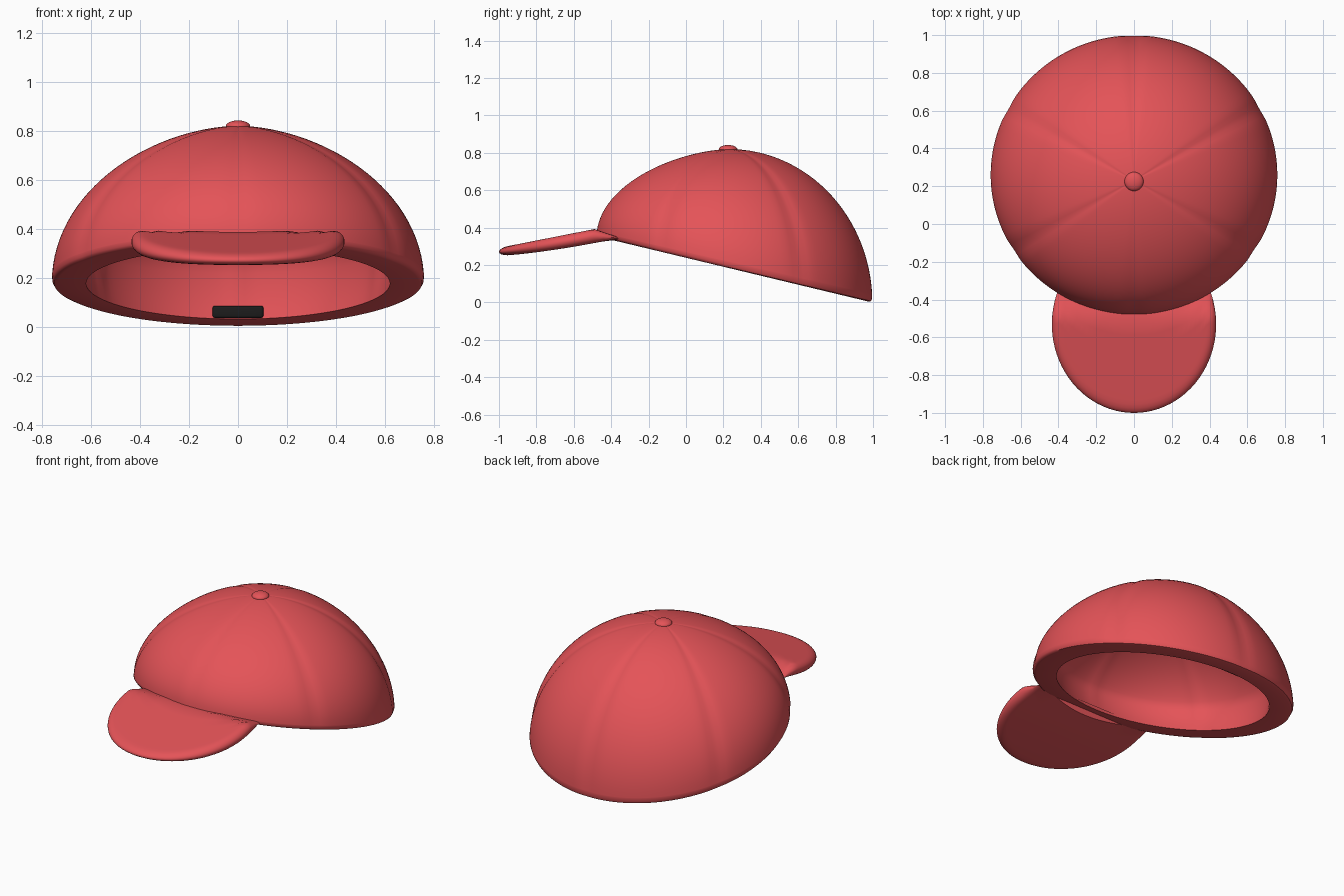
import bpy, bmesh
from math import sin, cos, pi, radians, sqrt, exp, atan2

cube = bpy.data.objects.get("Cube")
if cube:
    bpy.data.objects.remove(cube, do_unlink=True)


def material(name, color):
    m = bpy.data.materials.new(name)
    m.use_nodes = True
    m.diffuse_color = color
    bsdf = m.node_tree.nodes["Principled BSDF"]
    bsdf.inputs["Base Color"].default_value = color
    bsdf.inputs["Roughness"].default_value = 0.8
    return m


red = material("red_cloth", (0.78, 0.087, 0.097, 1))
black = material("black_strap", (0.012, 0.012, 0.012, 1))


def finish(name, bm, mat, angle=40):
    bmesh.ops.recalc_face_normals(bm, faces=bm.faces)
    me = bpy.data.meshes.new(name)
    bm.to_mesh(me)
    bm.free()
    ob = bpy.data.objects.new(name, me)
    bpy.context.collection.objects.link(ob)
    me.materials.append(mat)
    bpy.ops.object.select_all(action='DESELECT')
    ob.select_set(True)
    bpy.context.view_layer.objects.active = ob
    bpy.ops.object.shade_smooth_by_angle(angle=radians(angle))
    return ob


# Crown: tilted oval rim rising to an offset apex, in six panels
SEGS = 144
APEX_Y = 0.23


def rim_height(y):
    return 0.335 - 0.24 * (y + 0.4)


def crown_point(a, k, t, top):
    """k scales the rim, t is the angle from rim to apex."""
    rx, ry = 0.76 * k * cos(a), 0.26 + 0.74 * k * sin(a)
    # shallow groove along each seam, spaced evenly about the apex
    off = atan2(ry - APEX_Y, rx) % (pi / 3) - pi / 6
    depth = 0.01 if sin(a) < -0.8 else 0.02
    groove = depth * exp(-(off / 0.06) ** 2) * sin(t) ** 0.4 * cos(t) ** 0.8
    # the front and sides slope a little more than the back
    s = cos(t) ** (1.1 - 0.1 * sin(a)) * (1 - groove)
    z0 = rim_height(ry)
    return (rx * s, APEX_Y + (ry - APEX_Y) * s,
            z0 + (top - z0) * sin(t) * (1 - 0.6 * groove))


STEPS = 28
TOP, LINING_TOP = 0.82, 0.755
arc = [radians(88 * i / STEPS) for i in range(STEPS + 1)]
outer = [(1, max(t, radians(3)), TOP) for t in reversed(arc)]
lip = [(0.997, radians(1.4), TOP), (0.988, radians(0.4), TOP), (0.97, 0, TOP)]
# the lining widens above the thick rim band
inner = [(0.815 + 0.085 * min(1, 3 * sin(t)), t, LINING_TOP) for t in arc]

bm = bmesh.new()
rings = [[bm.verts.new(crown_point(2 * pi * j / SEGS, *p)) for j in range(SEGS)]
         for p in outer + lip + inner]
for r0, r1 in zip(rings, rings[1:]):
    for j in range(SEGS):
        n = (j + 1) % SEGS
        bm.faces.new((r0[j], r0[n], r1[n], r1[j]))
for ring, top in ((rings[0], TOP), (rings[-1], LINING_TOP)):
    tip = bm.verts.new((0, APEX_Y, top))
    for j in range(SEGS):
        bm.faces.new((ring[j], ring[(j + 1) % SEGS], tip))
finish("crown", bm, red)

# Visor: oval brim, its back edge buried in the crown wall
COLS, ROWS = 40, 14


def visor_point(a, v, side):
    x = 0.435 * sin(a)
    front = -0.53 - 0.47 * cos(a)
    back = min(-0.53 + 0.47 * cos(a), 0.26 - 0.70 * sqrt(1 - (x / 0.72) ** 2))
    y = front + (back - front) * v
    f = (y + 1) / 0.6
    top = 0.292 + 0.118 * min(f, 0.85) - 0.2 * max(0, f - 0.85)
    bottom = 0.25 + 0.085 * min(f, 1) ** 1.4
    # round the outer edge
    e = sqrt((x / 0.435) ** 2 + ((y + 0.53) / 0.47) ** 2)
    edge = sqrt(max(0, 1 - max(0, (e - 0.9) / 0.1) ** 2))
    mid, half = (top + bottom) / 2, (top - bottom) / 2
    return (x, y, mid + side * half * edge)


bm = bmesh.new()
for side in (1, -1):
    grid = []
    for i in range(COLS + 1):
        a = radians(-88 + 176 * i / COLS)
        grid.append([bm.verts.new(visor_point(a, (j / ROWS) ** 2, side))
                     for j in range(ROWS + 1)])
    for c0, c1 in zip(grid, grid[1:]):
        for j in range(ROWS):
            bm.faces.new((c0[j], c1[j], c1[j + 1], c0[j + 1]))
bmesh.ops.remove_doubles(bm, verts=bm.verts, dist=0.0005)
rim = [e for e in bm.edges if e.is_boundary]
bmesh.ops.holes_fill(bm, edges=rim, sides=0)
finish("visor", bm, red, 60)

# Top button
bm = bmesh.new()
bmesh.ops.create_uvsphere(bm, u_segments=32, v_segments=16, radius=1)
for v in bm.verts:
    v.co = (0.05 * v.co.x, 0.225 + 0.05 * v.co.y, 0.818 + 0.024 * v.co.z)
finish("top_button", bm, red)

# Strap tab set against the inside of the back rim
bm = bmesh.new()
bmesh.ops.create_cube(bm, size=1)
for v in bm.verts:
    v.co = (0.207 * v.co.x, 0.872 + 0.048 * v.co.y, 0.061 + 0.05 * v.co.z)
bmesh.ops.bevel(bm, geom=list(bm.edges), offset=0.01, segments=3,
                profile=0.5, affect='EDGES')
finish("strap_tab", bm, black)
